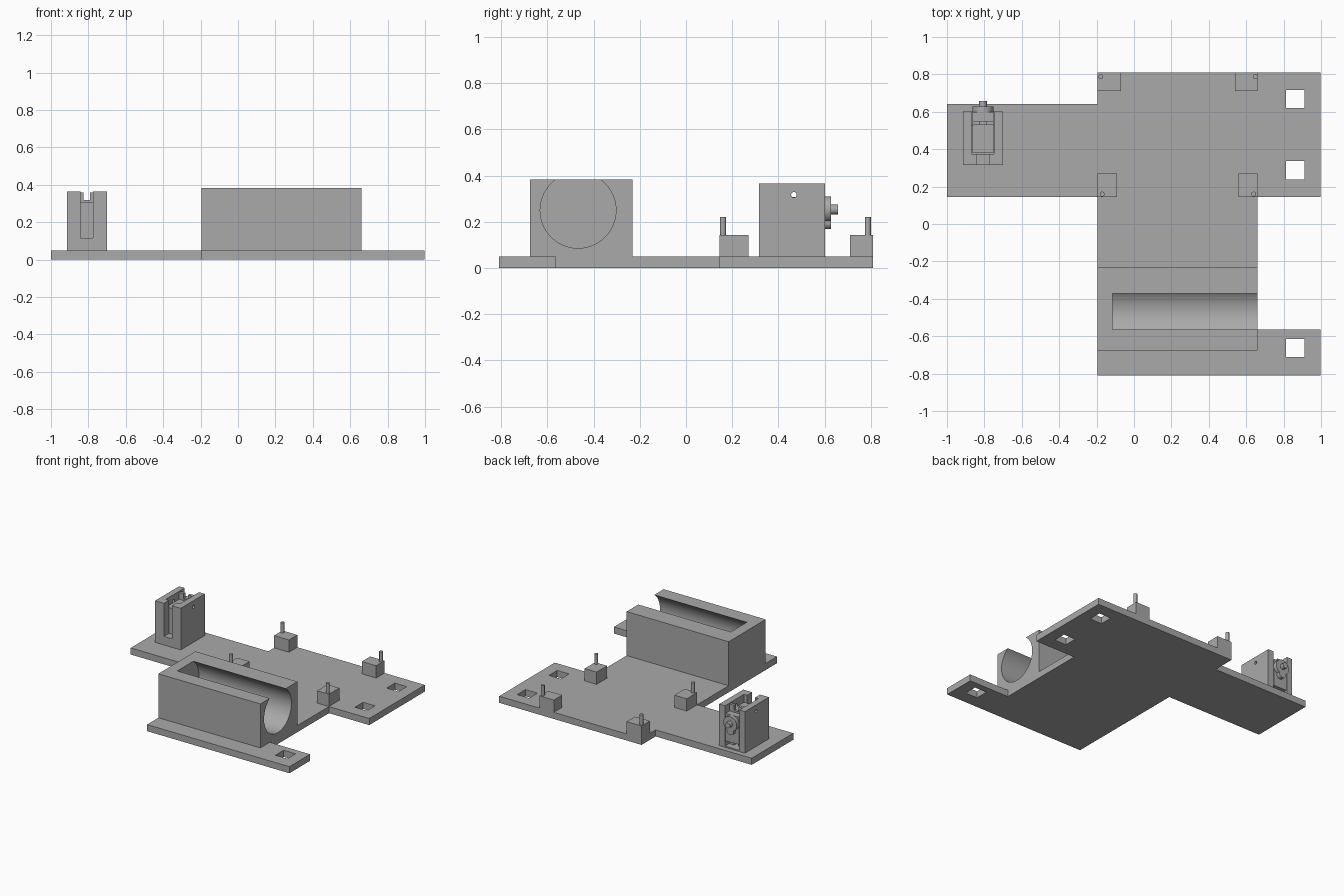
import bpy
import math

cube = bpy.data.objects.get("Cube")
if cube:
    bpy.data.objects.remove(cube, do_unlink=True)

# One plain grey for the whole printed chassis
grey = bpy.data.materials.new("plain grey")
grey.use_nodes = True
COLOR = (0.4, 0.4, 0.4, 1)
grey.diffuse_color = COLOR
grey.node_tree.nodes["Principled BSDF"].inputs["Base Color"].default_value = COLOR


def box(name, x, y, z):
    """Box from (min, max) ranges."""
    bpy.ops.mesh.primitive_cube_add(size=1)
    ob = bpy.context.object
    ob.name = name
    ob.location = [(a + b) / 2 for a, b in (x, y, z)]
    ob.scale = [b - a for a, b in (x, y, z)]
    bpy.ops.object.transform_apply(location=True, rotation=True, scale=True)
    ob.data.materials.append(grey)
    return ob


def rod(name, axis, start, end, center, radius, sides=32):
    """Cylinder along an axis; center gives the other two coordinates."""
    loc = list(center)
    loc.insert("xyz".index(axis), (start + end) / 2)
    rot = {"x": (0, math.pi / 2, 0), "y": (math.pi / 2, 0, 0), "z": (0, 0, 0)}[axis]
    bpy.ops.mesh.primitive_cylinder_add(vertices=sides, radius=radius,
                                        depth=end - start, location=loc, rotation=rot)
    ob = bpy.context.object
    ob.name = name
    ob.data.materials.append(grey)
    bpy.ops.object.shade_smooth_by_angle(angle=math.radians(35))
    return ob


def cut(ob, *cutters):
    """Subtract the cutters, then drop them."""
    for c in cutters:
        c.hide_render = True
        mod = ob.modifiers.new("cut", "BOOLEAN")
        mod.operation = "DIFFERENCE"
        mod.solver = "EXACT"
        mod.object = c
        bpy.context.view_layer.objects.active = ob
        bpy.ops.object.modifier_apply(modifier=mod.name)
        bpy.data.objects.remove(c, do_unlink=True)
    bpy.ops.object.select_all(action="DESELECT")
    ob.select_set(True)
    bpy.ops.object.shade_smooth_by_angle(angle=math.radians(35))


def prism(name, outline, height):
    """Extrude a floor outline upward from z = 0."""
    n = len(outline)
    verts = [(x, y, z) for z in (0, height) for x, y in outline]
    faces = [list(range(n))[::-1], list(range(n, 2 * n))]
    faces += [(i, (i + 1) % n, n + (i + 1) % n, n + i) for i in range(n)]
    mesh = bpy.data.meshes.new(name)
    mesh.from_pydata(verts, [], faces)
    mesh.materials.append(grey)
    ob = bpy.data.objects.new(name, mesh)
    bpy.context.collection.objects.link(ob)
    return ob


# Base plates with square strap holes
TOP = 0.05
L, M, R = -0.195, 0.66, 0.998
base = prism("base_plate", [(L, -0.81), (R, -0.81), (R, -0.563), (M, -0.563),
                            (M, 0.145), (R, 0.145), (R, 0.81), (L, 0.81)], TOP)
cut(base, *[box("hole_cutter", (0.812, 0.912), (y - 0.049, y + 0.049), (-0.1, 0.2))
            for y in (0.668, 0.288, -0.663)])
box("side_plate", (-1, L), (0.145, 0.642), (0, TOP))

# Cradle with a round bore, open along the top and at one end
cradle = box("battery_cradle", (L, M), (-0.675, -0.232), (TOP, 0.383))
cut(cradle, rod("bore_cutter", "x", -0.115, 0.8, (-0.467, 0.25), 0.164, 96))

# Corner standoffs, each with a locating pin
for name, x, y, pin in [
        ("back_right", (L, -0.07), (0.71, 0.81), (-0.178, 0.787)),
        ("back_left", (0.54, M), (0.71, 0.81), (0.648, 0.787)),
        ("front_right", (L, -0.092), (0.145, 0.27), (-0.17, 0.16)),
        ("front_left", (0.56, M), (0.145, 0.27), (0.64, 0.16))]:
    box(name + "_standoff", x, y, (TOP, 0.143))
    rod(name + "_pin", "z", 0.143, 0.22, pin, 0.013, 24)

# Upright servo bracket: front slot, inner pocket, open back and a cross hole
CX = -0.808
bracket = box("servo_bracket", (-0.915, -0.7), (0.315, 0.602), (TOP, 0.365))
cut(bracket,
    box("slot_cutter", (CX - 0.033, CX + 0.033), (0.2, 0.45), (0.115, 0.5)),
    box("pocket_cutter", (CX - 0.06, CX + 0.06), (0.375, 0.54), (0.1, 0.5)),
    box("back_cutter", (CX - 0.06, CX + 0.06), (0.53, 0.7), (0.06, 0.5)),
    rod("cross_hole_cutter", "x", -1.1, -0.5, (0.467, 0.317), 0.012, 24))

# Servo: body, notched mounting tab, gearbox, gear housings and shaft
W = 0.056
box("servo_body", (CX - W, CX + W), (0.38, 0.531), (0.1, 0.308))
tab = box("servo_tab", (CX - W, CX + W), (0.53, 0.552), (0.06, 0.36))
cut(tab, *[box("notch_cutter", (CX - 0.018, CX + 0.018), (0.4, 0.7), z)
           for z in ((0.32, 0.5), (0, 0.09))])
box("servo_gearbox", (CX - W, CX + W), (0.551, 0.6), (0.1, 0.308))
rod("servo_gear_housing", "y", 0.599, 0.627, (CX, 0.253), 0.056)
rod("servo_idler_housing", "y", 0.599, 0.627, (CX, 0.196), 0.028)
rod("servo_shaft", "y", 0.626, 0.658, (CX, 0.253), 0.021)
